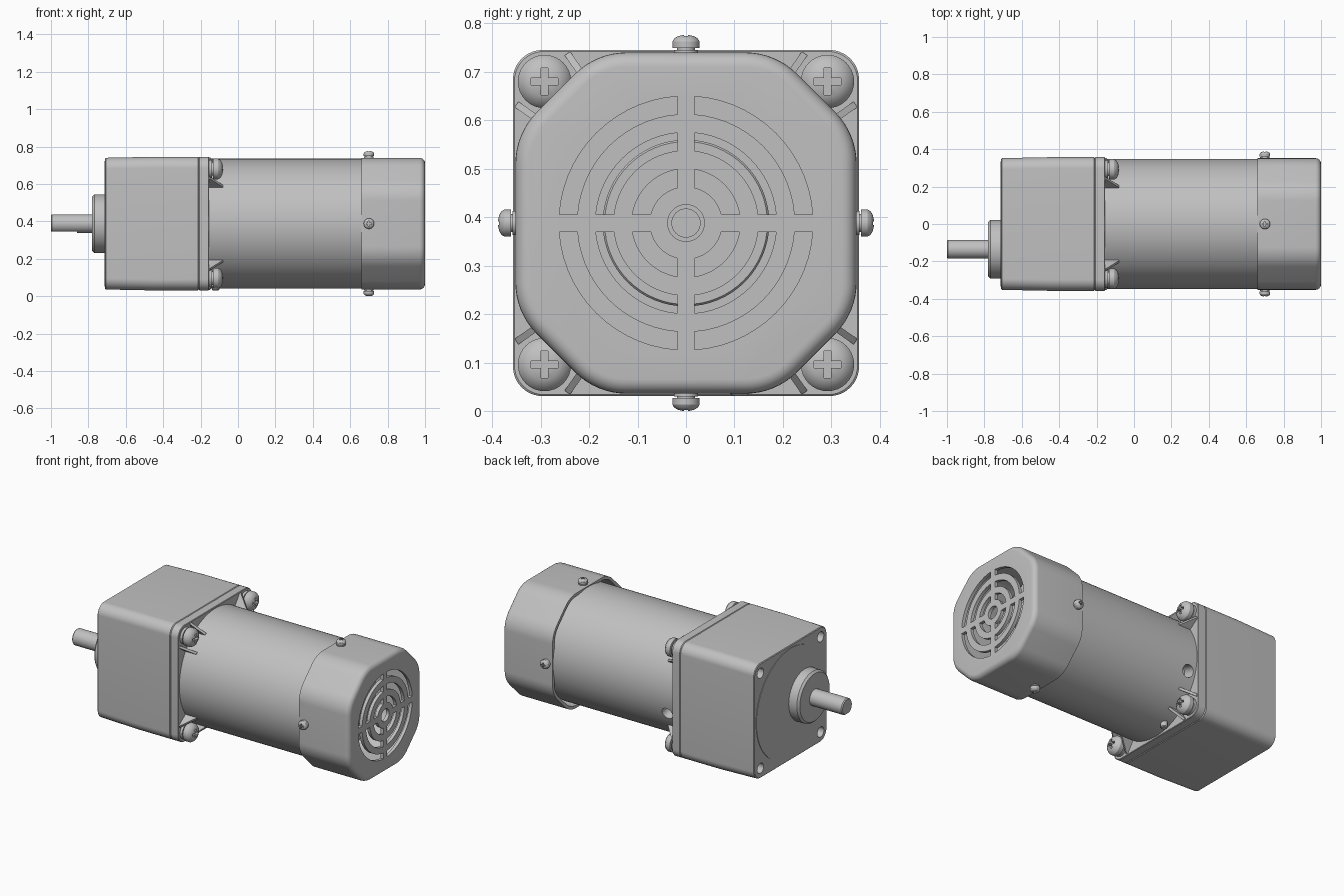
import bpy
import bmesh
import math
from mathutils import Matrix, Vector

if "Cube" in bpy.data.objects:
    bpy.data.objects.remove(bpy.data.objects["Cube"], do_unlink=True)

AXIS_Z = 0.388
CORNER = 0.292
X = Vector((1, 0, 0))
parts = []

grey = bpy.data.materials.new("cast grey")
grey.use_nodes = True
grey.diffuse_color = (0.53, 0.53, 0.53, 1)
grey.node_tree.nodes["Principled BSDF"].inputs["Base Color"].default_value = grey.diffuse_color


# Each solid is a list of rings, skinned and capped at both ends
def build(name, *solids):
    bm = bmesh.new()
    for rings in solids:
        loops = [[bm.verts.new(p + Vector((0, 0, AXIS_Z))) for p in ring] for ring in rings]
        for a, b in zip(loops, loops[1:]):
            for i in range(len(a)):
                j = (i + 1) % len(a)
                bm.faces.new((a[i], a[j], b[j], b[i]))
        bm.faces.new(loops[0][::-1])
        bm.faces.new(loops[-1])
    bmesh.ops.recalc_face_normals(bm, faces=bm.faces)
    mesh = bpy.data.meshes.new(name)
    bm.to_mesh(mesh)
    bm.free()
    mesh.materials.append(grey)
    obj = bpy.data.objects.new(name, mesh)
    bpy.context.collection.objects.link(obj)
    parts.append(obj)
    return obj


def cut(target, *solids):
    cutter = build("cutter", *solids)
    cutter.hide_render = True
    mod = target.modifiers.new("cut", "BOOLEAN")
    mod.operation, mod.solver, mod.object = "DIFFERENCE", "EXACT", cutter
    bpy.context.view_layer.objects.active = target
    bpy.ops.object.modifier_apply(modifier=mod.name)
    parts.remove(cutter)
    bpy.data.objects.remove(cutter, do_unlink=True)


def frame(origin, axis):
    return Matrix.Translation(origin) @ axis.to_track_quat("Z", "Y").to_matrix().to_4x4()


def lathe(profile, origin=(0, 0, 0), axis=X, n=32):
    m = frame(Vector(origin), axis)
    turn = [2 * math.pi * i / n for i in range(n)]
    return [[m @ Vector((r * math.cos(a), r * math.sin(a), h)) for a in turn]
            for h, r in profile]


def slab(loop, x0, x1):
    return [[Vector((x, y, z)) for y, z in loop] for x in (x0, x1)]


def fillet(points, r, steps=8):
    pts = [Vector((y, z, 0)) for y, z in points]
    out = []
    for i, p in enumerate(pts):
        d1 = (pts[i - 1] - p).normalized()
        d2 = (pts[(i + 1) % len(pts)] - p).normalized()
        half = d1.angle(d2) / 2
        centre = p + (d1 + d2).normalized() * r / math.sin(half)
        a, b = p + d1 * r / math.tan(half), p + d2 * r / math.tan(half)
        for k in range(steps + 1):
            v = centre + (a - centre).lerp(b - centre, k / steps).normalized() * r
            out.append((v.x, v.y))
    return out


def quarter_turns(points):
    out = []
    for k in range(4):
        c, s = (1, 0, -1, 0)[k], (0, 1, 0, -1)[k]
        out += [(c * y - s * z, s * y + c * z) for y, z in points]
    return out


def square_loop(h):
    return fillet(quarter_turns([(h, h)]), 0.06)


def cover_loop(inset):
    h = 0.352 - inset
    s = 0.537 - inset * math.sqrt(2)
    return fillet(quarter_turns([(h, s - h), (s - h, h)]), 0.15 - inset)


def stack(loop_fn, sections):
    return [[Vector((x, y, z)) for y, z in loop_fn(v)] for x, v in sections]


# Cross-recessed screw with washer
def screw(name, origin, axis, r, h):
    profile = [(-0.01, .9), (.2, .9), (.2, .65), (.3, .65), (.3, 1), (.65, 1),
               (.82, .86), (.93, .6), (1, .25)]
    head = build(name, lathe([(a * h, b * r) for a, b in profile], origin, axis))
    arm, w = 0.5 * r, 0.13 * r
    plus = quarter_turns([(arm, -w), (arm, w), (w, w)])
    m = frame(Vector(origin), axis)
    cut(head, [[m @ Vector((u, v, d * h)) for u, v in plus] for d in (0.62, 1.2)])


# Gearbox and mounting flange
gearbox = build("gearbox", stack(square_loop, [
    (-0.71, .348), (-0.706, .352), (-0.46, .357), (-0.214, .357), (-0.21, .353)]))
cut(gearbox, *[lathe([(-0.8, .031), (-0.58, .031)], (0, y, z))
               for y, z in quarter_turns([(CORNER, CORNER)])])
flange = build("motor_flange", stack(square_loop, [
    (-0.21, .353), (-0.206, .357), (-0.158, .357), (-0.155, .354)]))
build("front_disc", lathe([(-0.72 + 0.02, .335), (-0.713, .335)], n=96))

# Output boss and shaft with a flat
build("output_boss", lathe([(-0.7, .157), (-0.768, .157), (-0.78, .145)], (0, -0.135, 0), n=64))
shaft = build("output_shaft", lathe(
    [(-0.77, .05), (-0.994, .05), (-1, .045)], (0, -0.135, 0), n=48))
cut(shaft, slab([(-0.3, -0.1), (0, -0.1), (0, -0.041), (-0.3, -0.041)], -1.1, -0.86))

# Motor body with cable hole
body = build("motor_body", lathe([(-0.16, .347), (0.7, .347)], n=128))
side = Vector((0, math.cos(0.3), -math.sin(0.3)))
cut(body, lathe([(0.27, .036), (0.4, .036)], (-0.105, 0, 0), side))
build("end_bell", lathe([(0.69, .172), (0.76, .172), (0.765, .168)], n=64))
build("rotor_shaft", lathe([(0.75, .03), (0.85, .03)]))
build("earth_stud", lathe([(0.32, .02), (0.352, .02), (0.357, .015)],
                          (-0.12, 0.11, 0), Vector((0, 0, -1))))

# Corner screws and gussets
for i, (y, z) in enumerate(quarter_turns([(CORNER, CORNER)])):
    screw(f"flange_screw_{i + 1}", (-0.155, y, z), X, 0.055, 0.075)

gussets = []
for k in range(4):
    for offset in (35, 55):
        a = math.radians(90 * k + offset)
        out = Vector((0, math.cos(a), math.sin(a)))
        tangent = Vector((0, -math.sin(a), math.cos(a))) * 0.007
        wedge = [X * x + out * r for x, r in
                 ((-0.16, .33), (-0.16, .427), (-0.15, .427), (-0.08, .35), (-0.08, .33))]
        gussets.append([[p + tangent * s for p in wedge] for s in (-1, 1)])
build("gussets", *gussets)

# Hollow fan cover with rounded rear edge
edge = 0.03
rim = [(1 - edge + edge * math.sin(t), edge * (1 - math.cos(t)))
       for t in (math.pi / 2 * i / 6 for i in range(7))]
cover = build("fan_cover", stack(cover_loop, [(0.66, 0)] + rim))
cut(cover, stack(cover_loop, [(0.6, .018), (0.98, .018)]))

# Grille slots: three rings of quarter arcs around a hub hole
slots = [lathe([(0.93, .038), (1.05, .038)])]
for inner in (0.075, 0.15, 0.225):
    for k in range(4):
        loop = []
        for r, order in ((inner, 1), (inner + 0.037, -1)):
            gap = math.asin(0.018 / r)
            arc = [gap + (math.pi / 2 - 2 * gap) * i / 14 for i in range(15)][::order]
            loop += [(r * math.cos(a + k * math.pi / 2), r * math.sin(a + k * math.pi / 2))
                     for a in arc]
        slots.append(slab(loop, 0.93, 1.05))
cut(cover, *slots)

# Cover screws
for i, (y, z) in enumerate(quarter_turns([(1, 0)])):
    axis = Vector((0, y, z))
    screw(f"cover_screw_{i + 1}", X * 0.7 + axis * 0.35, axis, 0.028, 0.038)

bpy.ops.object.select_all(action="DESELECT")
for obj in parts:
    obj.select_set(True)
bpy.context.view_layer.objects.active = parts[0]
bpy.ops.object.shade_smooth_by_angle(angle=math.radians(30))
